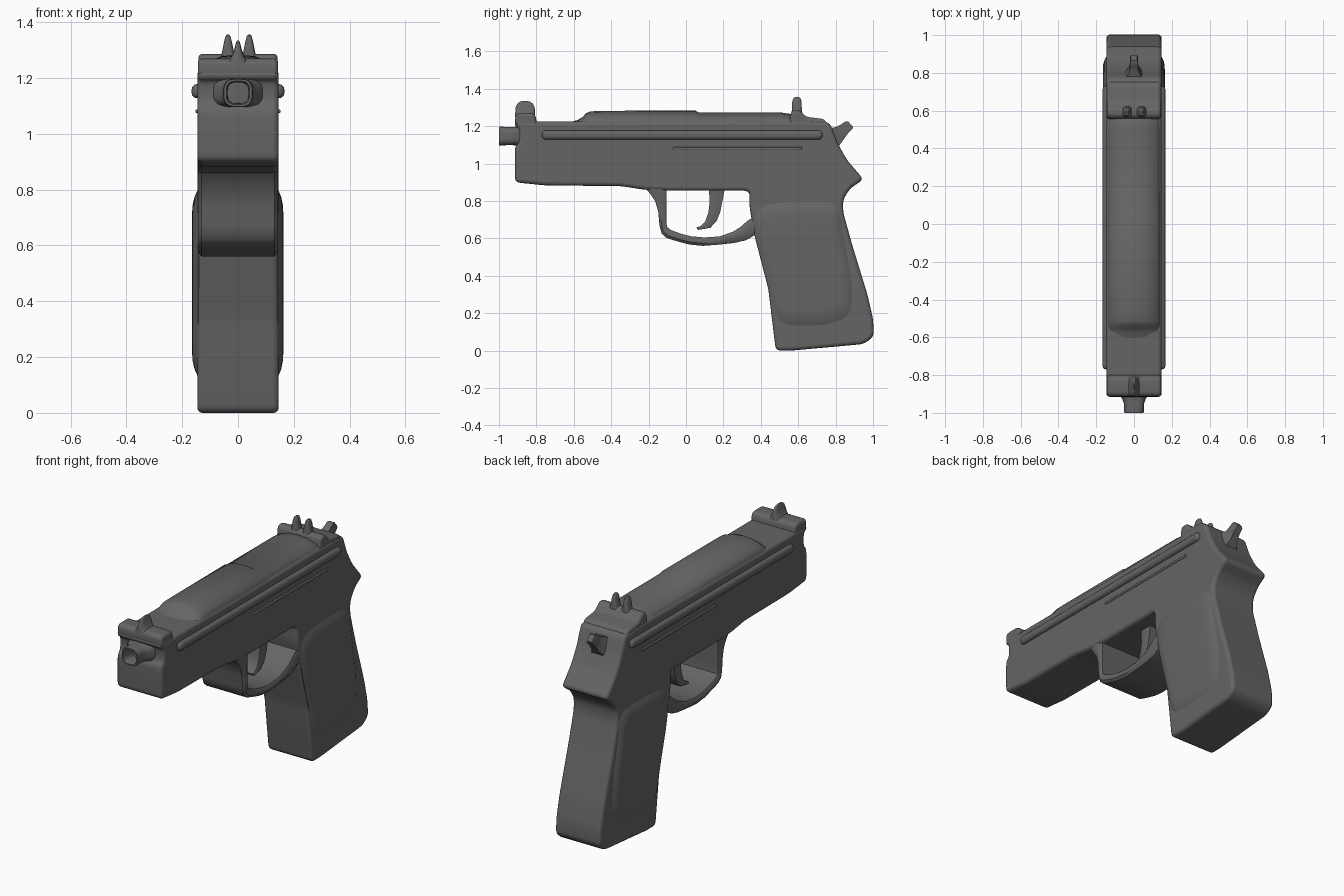
import bpy, bmesh, math
from mathutils import Vector

steel = bpy.data.materials.new("dark_steel")
steel.diffuse_color = (0.13, 0.13, 0.13, 1)


def fillet(pts, r, n=5):
    """Round every corner of a closed 2D outline."""
    out = []
    for i, p in enumerate(pts):
        p, a, b = Vector(p), Vector(pts[i - 1]), Vector(pts[(i + 1) % len(pts)])
        s = p + (a - p) * min(r / (a - p).length, 0.45)
        e = p + (b - p) * min(r / (b - p).length, 0.45)
        for k in range(n + 1):
            t = k / n
            out.append(s * (1 - t) ** 2 + p * 2 * t * (1 - t) + e * t * t)
    return out


def loft(name, rings, bevel=0.0):
    """Skin closed rings of 3D points, cap both ends and shade smooth."""
    bm = bmesh.new()
    vr = [[bm.verts.new(p) for p in ring] for ring in rings]
    n = len(vr[0])
    for a, b in zip(vr, vr[1:]):
        for i in range(n):
            j = (i + 1) % n
            bm.faces.new((a[i], a[j], b[j], b[i]))
    bm.faces.new(vr[0][::-1])
    bm.faces.new(vr[-1])
    bmesh.ops.recalc_face_normals(bm, faces=bm.faces)
    me = bpy.data.meshes.new(name)
    bm.to_mesh(me)
    bm.free()
    me.materials.append(steel)
    ob = bpy.data.objects.new(name, me)
    bpy.context.collection.objects.link(ob)
    if bevel:
        m = ob.modifiers.new("edge", 'BEVEL')
        m.width, m.segments = bevel, 3
        m.limit_method, m.angle_limit = 'ANGLE', math.radians(45)
        m.use_clamp_overlap = False
    bpy.ops.object.select_all(action='DESELECT')
    ob.select_set(True)
    bpy.context.view_layer.objects.active = ob
    bpy.ops.object.shade_smooth_by_angle(angle=math.radians(40))
    return ob


def side(name, pts, half, bevel, r=0.03):
    """Side (y, z) outline extruded across x."""
    o = fillet(pts, r)
    return loft(name, [[(x, p.x, p.y) for p in o] for x in (-half, half)], bevel)


squircle = fillet([(-1, -1), (1, -1), (1, 1), (-1, 1)], 0.8, 8)


def sight(name, x, y, levels):
    """Tapering sight post from (z, half width, half length) levels."""
    return loft(name, [[(x + p.x * hx, y + p.y * hy, z) for p in squircle]
                       for z, hx, hy in levels])


# slide, frame and grip in one silhouette, with the muzzle notch at the front
side("body", [
    (-0.915, 0.90), (-0.75, 0.883), (-0.35, 0.88), (-0.22, 0.86), (-0.10, 0.855),
    (0.34, 0.855), (0.34, 0.76), (0.37, 0.60), (0.44, 0.33), (0.48, 0.0),
    (0.56, 0.0), (0.95, 0.035), (1.005, 0.075), (1.0, 0.17), (0.97, 0.30),
    (0.89, 0.56), (0.84, 0.74), (0.84, 0.81), (0.88, 0.87), (0.95, 0.915),
    (0.86, 1.02), (0.81, 1.11), (0.77, 1.22), (0.66, 1.23), (-0.60, 1.225),
    (-0.915, 1.225), (-0.915, 1.20), (-0.89, 1.185), (-0.89, 1.115),
    (-0.915, 1.09)], 0.146, 0.018)

# raised slide top, stepped at the middle
arch = [(-0.144, 0), (-0.138, 0.4), (-0.12, 0.68), (-0.06, 0.94), (0, 1),
        (0.06, 0.94), (0.12, 0.68), (0.138, 0.4), (0.144, 0)]
loft("slide_top", [[(x, y, 1.19 + (h - 1.19) * f) for x, f in arch] for y, h in
     [(-0.62, 1.22), (-0.58, 1.233), (-0.55, 1.25), (-0.535, 1.27), (-0.51, 1.279),
      (-0.45, 1.282), (0.05, 1.284), (0.065, 1.274), (0.50, 1.274), (0.56, 1.265),
      (0.62, 1.23)]])

# trigger guard hoop: outer and inner edge points, swept across the full width
hoop = [((-0.25, 0.90), (-0.104, 0.90)), ((-0.20, 0.85), (-0.104, 0.85)),
        ((-0.165, 0.80), (-0.105, 0.80)), ((-0.148, 0.74), (-0.105, 0.74)),
        ((-0.142, 0.67), (-0.105, 0.69)), ((-0.13, 0.625), (-0.102, 0.662)),
        ((-0.105, 0.603), (-0.08, 0.645)), ((-0.05, 0.585), (-0.03, 0.626)),
        ((0.02, 0.567), (0.03, 0.611)), ((0.09, 0.56), (0.10, 0.605)),
        ((0.18, 0.567), (0.18, 0.611)), ((0.26, 0.576), (0.25, 0.635)),
        ((0.32, 0.59), (0.29, 0.66)), ((0.355, 0.61), (0.33, 0.695)),
        ((0.40, 0.64), (0.39, 0.73))]
section = [(-0.13, 0), (0.13, 0), (0.142, 0.3), (0.142, 0.75), (0.134, 1),
           (-0.134, 1), (-0.142, 0.75), (-0.142, 0.3)]
loft("trigger_guard", [[(x, o[0] + (i[0] - o[0]) * t, o[1] + (i[1] - o[1]) * t)
                        for x, t in section] for o, i in hoop])

# trigger, swept the same way
blade = [((0.12, 0.88), (0.21, 0.88)), ((0.127, 0.80), (0.195, 0.80)),
         ((0.12, 0.74), (0.183, 0.74)), ((0.103, 0.69), (0.162, 0.69)),
         ((0.08, 0.667), (0.13, 0.657)), ((0.055, 0.658), (0.065, 0.645))]
loft("trigger", [[(x * 0.42, o[0] + (i[0] - o[0]) * t, o[1] + (i[1] - o[1]) * t)
                  for x, t in section] for o, i in blade])

# softly swollen grip panels on both sides
panel = fillet([(0.375, 0.60), (0.36, 0.76), (0.50, 0.80), (0.82, 0.80), (0.84, 0.64),
                (0.89, 0.38), (0.89, 0.18), (0.75, 0.13), (0.49, 0.13), (0.45, 0.32)], 0.08)
loft("grip_panels", [[(x, 0.63 + (p.x - 0.63) * s, 0.47 + (p.y - 0.47) * s) for p in panel]
                     for x, s in [(-0.165, 0.72), (-0.163, 0.83), (-0.156, 0.92), (-0.144, 1),
                                  (0.144, 1), (0.155, 0.92), (0.161, 0.83), (0.163, 0.72)]])

# long side ridges
side("side_rail", [(-0.77, 1.128), (0.73, 1.128), (0.73, 1.178), (-0.77, 1.178)],
     0.166, 0.018, 0.025)
side("lower_rail", [(-0.07, 1.074), (0.62, 1.074), (0.62, 1.088), (-0.07, 1.088)],
     0.152, 0.005, 0.007)

# front sight base and blade
side("front_sight_base", [(-0.913, 1.19), (-0.795, 1.19), (-0.805, 1.27), (-0.913, 1.27)],
     0.144, 0.015)
sight("front_sight_blade", 0, -0.86, [
    (1.25, 0.05, 0.054), (1.272, 0.026, 0.053), (1.30, 0.014, 0.051),
    (1.32, 0.009, 0.042), (1.331, 0.006, 0.028), (1.335, 0.003, 0.012)])

# rear sight base and twin posts
side("rear_sight_base", [(0.55, 1.19), (0.56, 1.275), (0.58, 1.288), (0.61, 1.285),
                         (0.64, 1.25), (0.74, 1.238), (0.77, 1.19)], 0.142, 0.015, 0.02)
for label, x in (("left", -0.036), ("right", 0.04)):
    sight("rear_sight_post_" + label, x, 0.593, [
        (1.26, 0.03, 0.03), (1.295, 0.021, 0.026), (1.33, 0.014, 0.025),
        (1.35, 0.009, 0.019), (1.356, 0.004, 0.008)])

# hammer: wide root narrowing to the spur
spur = [((0.76, 1.09), (0.74, 1.17), 0.06), ((0.815, 1.09), (0.775, 1.19), 0.045),
        ((0.84, 1.125), (0.80, 1.195), 0.025), ((0.865, 1.16), (0.83, 1.21), 0.022),
        ((0.89, 1.185), (0.852, 1.226), 0.021), ((0.893, 1.196), (0.866, 1.226), 0.017)]
loft("hammer", [[(x / 0.142 * w, o[0] + (i[0] - o[0]) * t, o[1] + (i[1] - o[1]) * t)
                 for x, t in section] for o, i, w in spur])

# flared muzzle with a hollow bore
loft("muzzle", [[(p.x * rx, y, 1.147 + p.y * rz) for p in squircle] for y, rx, rz in
     [(-0.87, 0.095, 0.055), (-0.90, 0.085, 0.053), (-0.92, 0.065, 0.049),
      (-0.95, 0.053, 0.048), (-0.99, 0.053, 0.051), (-1.0, 0.05, 0.049),
      (-1.0, 0.042, 0.042), (-0.99, 0.038, 0.038), (-0.92, 0.037, 0.037)]])
